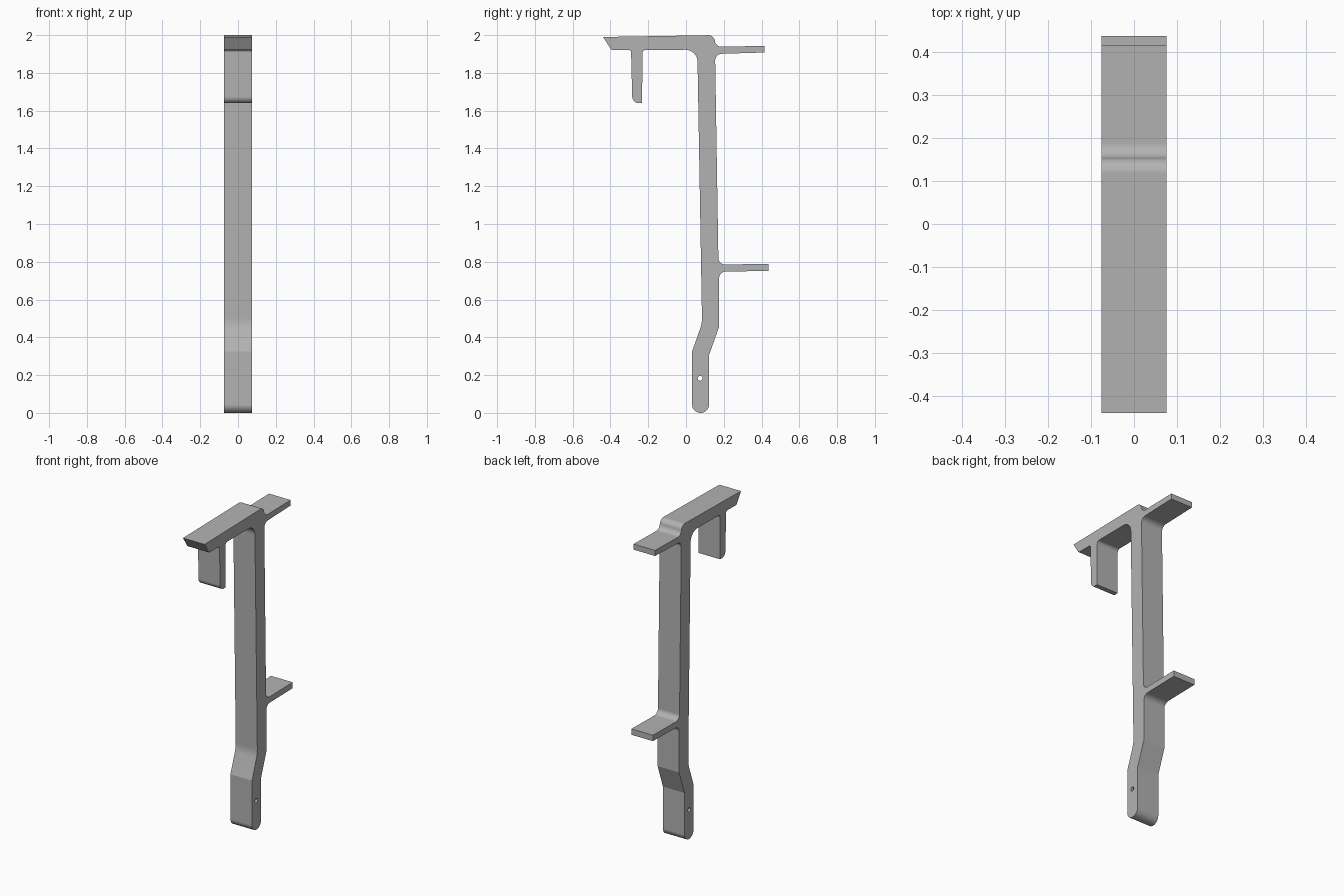
import bpy, bmesh, math
from mathutils import Vector

cube = bpy.data.objects.get("Cube")
if cube:
    bpy.data.objects.remove(cube)

HALF_WIDTH = 0.075


def fillet(corners):
    """Turn (y, z, radius) corners into a closed outline with rounded corners."""
    out = []
    for i, (y, z, r) in enumerate(corners):
        p = Vector((y, z))
        if r == 0:
            out.append(p)
            continue
        a = (Vector(corners[i - 1][:2]) - p).normalized()
        b = (Vector(corners[(i + 1) % len(corners)][:2]) - p).normalized()
        half = a.angle(b) / 2
        center = p + (a + b).normalized() * (r / math.sin(half))
        start = p + a * (r / math.tan(half)) - center
        end = p + b * (r / math.tan(half)) - center
        sweep = start.angle_signed(end)
        steps = max(3, round(abs(sweep) / math.radians(9)))
        for k in range(steps + 1):
            t = k / steps
            out.append(center + (start * math.sin((1 - t) * sweep)
                                 + end * math.sin(t * sweep)) / math.sin(sweep))
    return out


def add_loop(bm, points):
    verts = [bm.verts.new((-HALF_WIDTH, p[0], p[1])) for p in points]
    return [bm.edges.new((v, verts[i - 1])) for i, v in enumerate(verts)]


# Side outline: y, z, corner radius
outline = fillet([
    # top beam, back corner
    (-0.439, 1.99, 0), (0.15, 2.0, 0.035),
    # upper shelf arm
    (0.156, 1.938, 0.035), (0.415, 1.943, 0), (0.415, 1.908, 0), (0.154, 1.90, 0.035),
    # lower shelf arm
    (0.172, 0.785, 0.035), (0.436, 0.789, 0), (0.436, 0.752, 0), (0.175, 0.747, 0.035),
    # offset foot with rounded end
    (0.175, 0.455, 0), (0.122, 0.306, 0), (0.122, 0, 0.0445), (0.032, 0, 0.0445),
    (0.032, 0.325, 0), (0.085, 0.474, 0.15),
    # underside of the beam and front hook
    (0.06, 1.923, 0.065), (-0.231, 1.921, 0.018), (-0.232, 1.64, 0),
    (-0.284, 1.64, 0.035), (-0.291, 1.921, 0.012), (-0.394, 1.92, 0.012),
])

# Screw hole near the foot
hole = [(0.075 + 0.013 * math.cos(k * math.tau / 24),
         0.183 + 0.013 * math.sin(k * math.tau / 24)) for k in range(24)]

# Fill the outline and extrude it across the width
bm = bmesh.new()
edges = add_loop(bm, outline) + add_loop(bm, hole)
bmesh.ops.triangle_fill(bm, edges=edges, use_beauty=True, use_dissolve=False)
grown = bmesh.ops.extrude_face_region(bm, geom=bm.faces[:], use_keep_orig=True)
moved = [g for g in grown["geom"] if isinstance(g, bmesh.types.BMVert)]
bmesh.ops.translate(bm, verts=moved, vec=(2 * HALF_WIDTH, 0, 0))
bmesh.ops.recalc_face_normals(bm, faces=bm.faces[:])
mesh = bpy.data.meshes.new("bracket")
bm.to_mesh(mesh)
bm.free()

bracket = bpy.data.objects.new("bracket", mesh)
bpy.context.collection.objects.link(bracket)

# Plain grey
grey = bpy.data.materials.new("plain grey")
grey.use_nodes = True
colour = (0.45, 0.45, 0.45, 1)
grey.diffuse_color = colour
grey.node_tree.nodes["Principled BSDF"].inputs["Base Color"].default_value = colour
mesh.materials.append(grey)

# Smooth fillets, sharp corners, flat faces kept flat
bpy.ops.object.select_all(action="DESELECT")
bracket.select_set(True)
bpy.context.view_layer.objects.active = bracket
bpy.ops.object.shade_smooth_by_angle(angle=math.radians(15))
weighted = bracket.modifiers.new("flat_face_normals", "WEIGHTED_NORMAL")
weighted.keep_sharp = True
